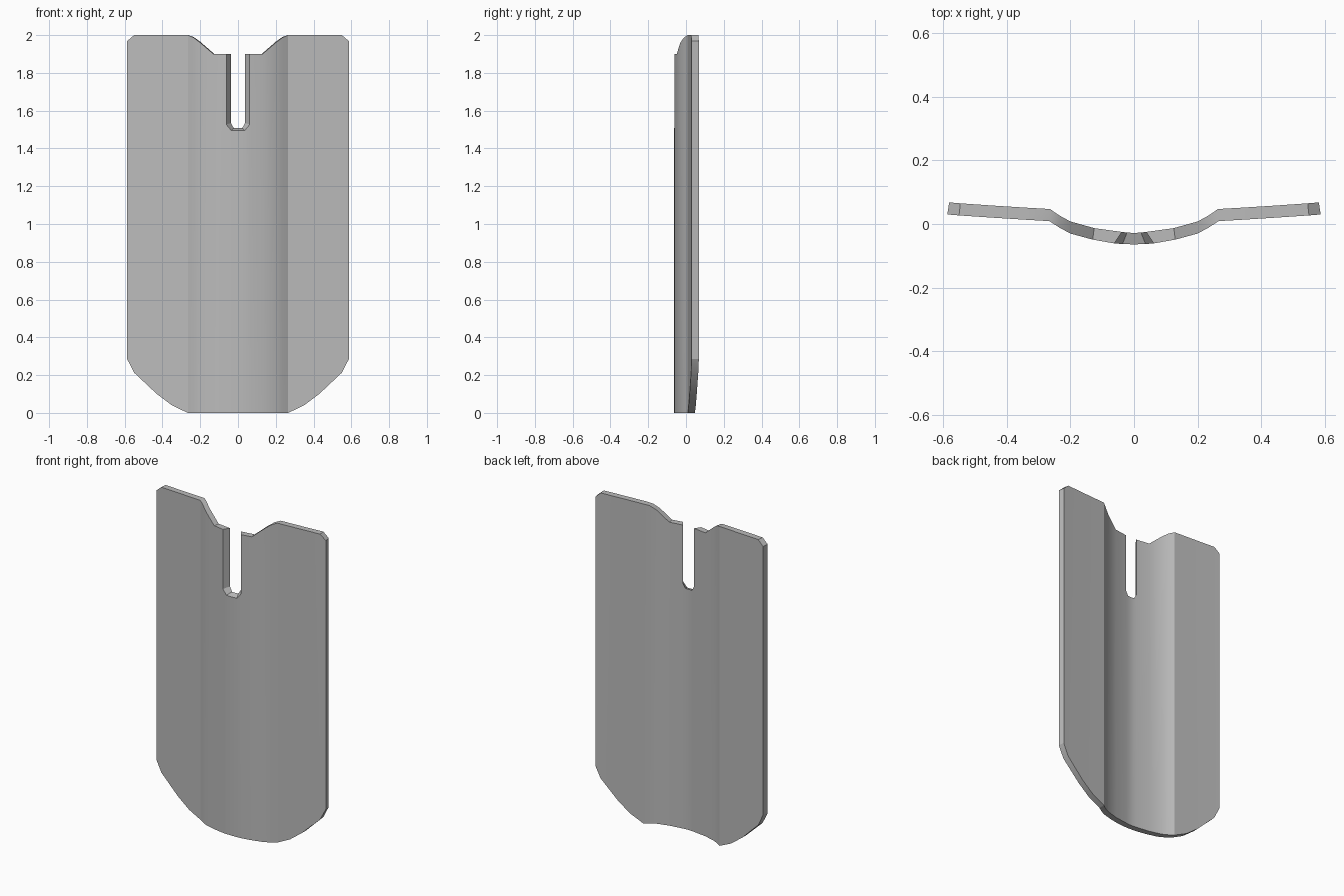
import bpy, bmesh, math

cube = bpy.data.objects.get("Cube")
if cube:
    bpy.data.objects.remove(cube, do_unlink=True)

# Half cross-section columns: front x, back x, front y, thickness,
# then heights up the column as (front z, back z)
COLUMNS = [
    (0.0, 0.0, -0.064, 0.036, [(0, 0), (1.495, 1.507)]),
    (0.036, 0.022, -0.063, 0.036, [(0, 0), (1.495, 1.507)]),
    (0.062, 0.038, -0.061, 0.036, [(0, 0), (1.527, 1.535), (1.9, 1.9)]),
    (0.13, 0.125, -0.049, 0.036, [(0, 0), (1.9, 1.9)]),
    (0.2, 0.2, -0.03, 0.038, [(0, 0), (1.96, 1.965)]),
    (0.235, 0.235, -0.011, 0.038, [(0, 0), (1.987, 1.99)]),
    (0.266, 0.264, 0.009, 0.038, [(0, 0), (2, 2)]),
    (0.35, 0.35, 0.014, 0.038, [(0.04, 0.04), (2, 2)]),
    (0.43, 0.43, 0.019, 0.038, [(0.1, 0.1), (2, 2)]),
    (0.55, 0.546, 0.027, 0.038, [(0.213, 0.213), (2, 2)]),
    (0.587, 0.581, 0.03, 0.038, [(0.285, 0.285), (1.968, 1.968)]),
]
SLOT_EDGE = 2  # column forming the slot wall

bm = bmesh.new()
back_of = {}


def make_column(col, side):
    xf, xb, y, thick, heights = col
    verts = []
    for zf, zb in heights:
        v = bm.verts.new((side * xf, y, zf))
        back_of[v] = bm.verts.new((side * xb, y + thick, zb))
        verts.append(v)
    return verts


# Front and back skins, one strip per pair of columns
centre = make_column(COLUMNS[0], 1)
front_faces = []
for side in (1, -1):
    cols = [centre] + [make_column(c, side) for c in COLUMNS[1:]]
    for i in range(len(cols) - 1):
        a, b = cols[i], cols[i + 1]
        if i + 1 == SLOT_EDGE:
            b = b[:2]
        ring = a[::-1] + b
        front_faces.append(bm.faces.new(ring))
        bm.faces.new([back_of[v] for v in reversed(ring)])

# Rim closing the outline and the slot
front_verts = set(back_of)
rim = [e for e in bm.edges if e.is_boundary and e.verts[0] in front_verts]
for e in rim:
    a, b = e.verts
    bm.faces.new((a, b, back_of[b], back_of[a]))
bmesh.ops.recalc_face_normals(bm, faces=bm.faces)

mesh = bpy.data.meshes.new("curved_plate")
bm.to_mesh(mesh)
bm.free()
plate = bpy.data.objects.new("curved_plate", mesh)
bpy.context.collection.objects.link(plate)

# Plain grey finish
grey = bpy.data.materials.new("plain_grey")
grey.use_nodes = True
colour = (0.5, 0.5, 0.5, 1)
grey.diffuse_color = colour
grey.node_tree.nodes["Principled BSDF"].inputs["Base Color"].default_value = colour
mesh.materials.append(grey)

bpy.ops.object.select_all(action="DESELECT")
plate.select_set(True)
bpy.context.view_layer.objects.active = plate
bpy.ops.object.shade_smooth_by_angle(angle=math.radians(25))
